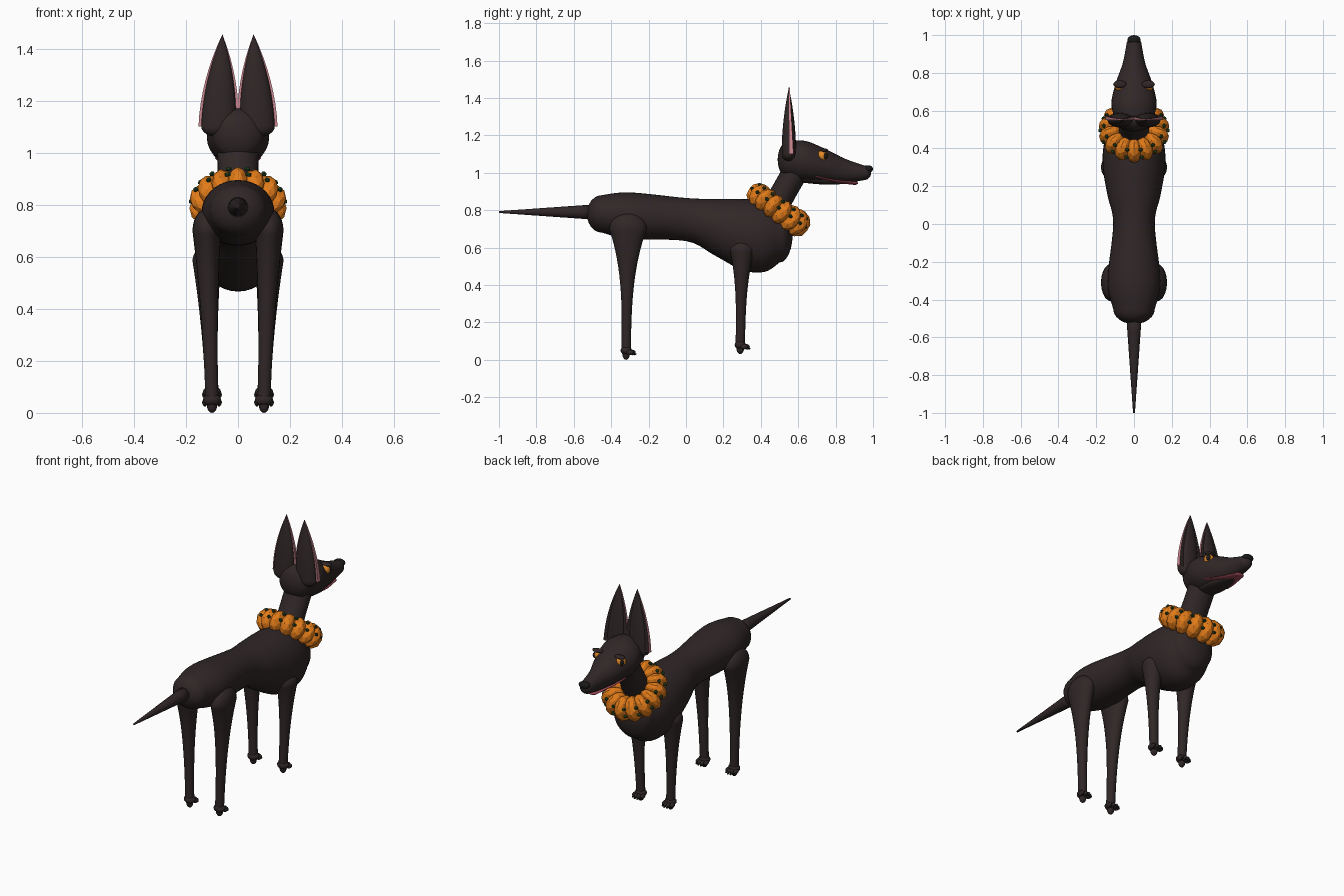
import bpy, bmesh, math
from mathutils import Matrix

if "Cube" in bpy.data.objects:
    bpy.data.objects.remove(bpy.data.objects["Cube"], do_unlink=True)


def material(name, red, green, blue):
    mat = bpy.data.materials.new(name)
    mat.use_nodes = True
    mat.diffuse_color = (red, green, blue, 1)
    shader = mat.node_tree.nodes["Principled BSDF"]
    shader.inputs["Base Color"].default_value = mat.diffuse_color
    shader.inputs["Roughness"].default_value = 0.7
    return mat


SKIN = material("dark brown skin", 0.03, 0.02, 0.02)
BLACK = material("black", 0.01, 0.01, 0.01)
PINK = material("ear pink", 0.6, 0.24, 0.28)
MOUTH = material("mouth pink", 0.36, 0.07, 0.1)
ORANGE = material("flower orange", 0.76, 0.2, 0.01)
GREEN = material("leaf green", 0.02, 0.07, 0.02)
AMBER = material("eye amber", 0.75, 0.25, 0.02)


def finish(name, bm, materials, mirror=False, smooth=True):
    """Turn a bmesh into a named object, optionally mirrored across x."""
    bmesh.ops.recalc_face_normals(bm, faces=bm.faces)
    mesh = bpy.data.meshes.new(name)
    bm.to_mesh(mesh)
    bm.free()
    for mat in materials:
        mesh.materials.append(mat)
    for face in mesh.polygons:
        face.use_smooth = smooth
    part = bpy.data.objects.new(name, mesh)
    bpy.context.collection.objects.link(part)
    if mirror:
        part.modifiers.new("mirror", "MIRROR").use_mirror_merge = False


def spline(points, steps=5):
    """Catmull-Rom curve through tuples of equal length."""
    curve = []
    for i in range(len(points) - 1):
        before, start = points[max(i - 1, 0)], points[i]
        end, after = points[i + 1], points[min(i + 2, len(points) - 1)]
        for k in range(steps):
            t = k / steps
            curve.append([q + t / 2 * (r - p + t * (2 * p - 5 * q + 4 * r - s + t * (3 * (q - r) + s - p)))
                          for p, q, r, s in zip(before, start, end, after)])
    return curve + [list(points[-1])]


def dome(station, length, steps=6):
    """Stations that round off one end of a loft."""
    along, offset, width, height, *x = station
    angles = [math.pi / 2 * k / steps for k in range(1, steps + 1)]
    return [[along + length * math.sin(a), offset, width * math.cos(a), height * math.cos(a), *x]
            for a in angles]


def loft(name, axis, stations, mat, caps=(0, 0), mirror=False, sides=28):
    """Ellipse rings: (place along axis, offset, half width, half height, optional x)."""
    rows = spline(stations)
    start, end = caps
    if start:
        rows = dome(rows[0], -start)[::-1] + rows
    if end:
        rows = rows + dome(rows[-1], end)
    bm = bmesh.new()
    rings = []
    for along, offset, width, height, *rest in rows:
        x = rest[0] if rest else 0
        ring = []
        for i in range(sides):
            angle = math.tau * i / sides
            across = x + max(width, 0.001) * math.cos(angle)
            side = offset + max(height, 0.001) * math.sin(angle)
            place = (across, along, side) if axis == "Y" else (across, side, along)
            ring.append(bm.verts.new(place))
        rings.append(ring)
    for low, high in zip(rings, rings[1:]):
        for i in range(sides):
            bm.faces.new((low[i - 1], low[i], high[i], high[i - 1]))
    bm.faces.new(rings[0])
    bm.faces.new(rings[-1])
    finish(name, bm, [mat], mirror)


def balls(name, items, mat, mirror=False, segments=16):
    """Ellipsoids given as (centre, radii) pairs."""
    bm = bmesh.new()
    for centre, radii in items:
        matrix = Matrix.Translation(centre) @ Matrix.Diagonal((*radii, 1))
        bmesh.ops.create_uvsphere(bm, u_segments=segments, v_segments=segments // 2, radius=1, matrix=matrix)
    finish(name, bm, [mat], mirror)


# Body, tail and neck
loft("body", "Y", [(-0.45, 0.78, 0.11, 0.1), (-0.3, 0.77, 0.14, 0.125), (0, 0.75, 0.11, 0.115),
                   (0.15, 0.71, 0.14, 0.15), (0.3, 0.67, 0.165, 0.19), (0.42, 0.66, 0.16, 0.19),
                   (0.5, 0.67, 0.13, 0.15)], SKIN, caps=(0.08, 0.07), sides=36)
loft("tail", "Y", [(-0.5, 0.79, 0.04, 0.04), (-1, 0.79, 0.005, 0.005)], SKIN, sides=16)
loft("neck", "Z", [(0.74, 0.42, 0.1, 0.1), (0.86, 0.5, 0.08, 0.08), (1.05, 0.61, 0.08, 0.08)], SKIN)

# Head, jaw and nose
loft("head", "Y", [(0.55, 1.07, 0.1, 0.1), (0.64, 1.06, 0.12, 0.11), (0.75, 1.035, 0.095, 0.09),
                   (0.85, 1.01, 0.06, 0.065), (0.95, 1, 0.04, 0.04)], SKIN, caps=(0.06, 0.04))
loft("lower_jaw", "Y", [(0.64, 0.97, 0.06, 0.025), (0.74, 0.957, 0.055, 0.02), (0.86, 0.95, 0.02, 0.01)],
     SKIN, caps=(0.05, 0.03))
loft("mouth", "Y", [(0.7, 0.98, 0.09, 0.01), (0.78, 0.96, 0.065, 0.01), (0.9, 0.945, 0.03, 0.01)],
     MOUTH, caps=(0.02, 0.02))
balls("nose", [((0, 0.975, 1.02), (0.035, 0.025, 0.02))], BLACK)

# Eyes and brows
balls("eyes", [((0.073, 0.73, 1.09), (0.03, 0.03, 0.03))], AMBER, mirror=True)
balls("pupils", [((0.09, 0.745, 1.09), (0.013, 0.013, 0.018))], BLACK, mirror=True)
balls("brows", [((0.075, 0.74, 1.12), (0.035, 0.02, 0.01))], SKIN, mirror=True)

# Ears: a rounded dark shell through a pink rim with a dark front
EAR_BASE, EAR_TIP, EAR_BACK, STEPS = 1.1, 1.455, 0.55, 8
shell, inner, outer = [], [], []
for i in range(STEPS + 1):
    t = i / STEPS
    z = EAR_BASE + (EAR_TIP - EAR_BASE) * t
    middle = 0.075 - 0.015 * t
    half = 0.077 * (1 - t * t)
    shell.append((z, EAR_BACK, half * 0.86, half / 2, middle))
    outer.append((middle + half, z, t))
    inner.append((middle - half, z, t))
loft("ear_shells", "Z", shell, SKIN, caps=(0.04, 0), mirror=True, sides=20)
bm = bmesh.new()
outline = outer + inner[-2::-1]
back = [bm.verts.new((x, EAR_BACK, z)) for x, z, t in outline]
front = [bm.verts.new((x, EAR_BACK + 0.025 - 0.02 * t, z)) for x, z, t in outline]
bm.faces.new(back)
bm.faces.new(front).material_index = 1
for i in range(len(outline)):
    bm.faces.new((back[i - 1], back[i], front[i], front[i - 1]))
finish("ear_rims", bm, [PINK, SKIN], mirror=True, smooth=False)


def leg_pair(name, y, foot, shoulder, thigh, shin=0.025):
    """Mirrored legs that swell from a thin shin to the thigh, with toed paws."""
    rows = []
    for i in range(STEPS + 1):
        h = i / STEPS
        z = foot + 0.05 + (shoulder - foot - 0.05) * h
        rows.append((z, y + 0.01 * h, shin + 0.03 * h ** 2, shin + (thigh - shin) * h ** 3, 0.1 + 0.02 * h))
    loft(name + "_legs", "Z", rows, SKIN, caps=(0.01, thigh * 0.85), mirror=True, sides=20)
    pads = [((0.1, y, foot + 0.05), (0.035, 0.03, 0.025)), ((0.1, y, foot + 0.03), (0.02, 0.02, 0.03))]
    claws = []
    for i in range(4):
        spread = i - 1.5
        x, toe = 0.1 + spread * 0.018, y + 0.036 - abs(spread) * 0.01
        pads.append(((x, toe, foot + 0.04), (0.011, 0.02, 0.014)))
        claws.append(((x, toe + 0.015, foot + 0.03), (0.005, 0.01, 0.006)))
    balls(name + "_paws", pads, SKIN, mirror=True)
    balls(name + "_claws", claws, BLACK, mirror=True, segments=8)


leg_pair("front", y=0.29, foot=0.03, shoulder=0.585, thigh=0.065)
leg_pair("hind", y=-0.32, foot=0, shoulder=0.7, thigh=0.1)

# Flower collar: overlapping blossoms in a tilted ring, leaves tucked between
COUNT = 14
tilt = Matrix.Translation((0, 0.49, 0.805)) @ Matrix.Rotation(math.radians(-36), 4, "X")
blossoms, leaves = bmesh.new(), bmesh.new()


def on_ring(bm, angle, radius, lift, size, detail):
    turn = tilt @ Matrix.Rotation(angle, 4, "Z") @ Matrix.Translation((radius, 0, lift))
    bmesh.ops.create_icosphere(bm, subdivisions=detail, radius=1, matrix=turn @ Matrix.Diagonal((*size, 1)))


for i in range(COUNT):
    angle = math.tau * (i + 0.5) / COUNT
    grow = 1 + 0.13 * max(0, math.sin(angle))
    on_ring(blossoms, angle, 0.125, 0, (0.065 * grow, 0.042 * grow, 0.068 * grow), 2)
    for lift in (0.01, 0.05):
        on_ring(leaves, angle + math.pi / COUNT, 0.185 - lift / 2, lift, (0.01, 0.013, 0.01), 1)
finish("flower_collar", blossoms, [ORANGE], smooth=False)
finish("collar_leaves", leaves, [GREEN], smooth=False)
